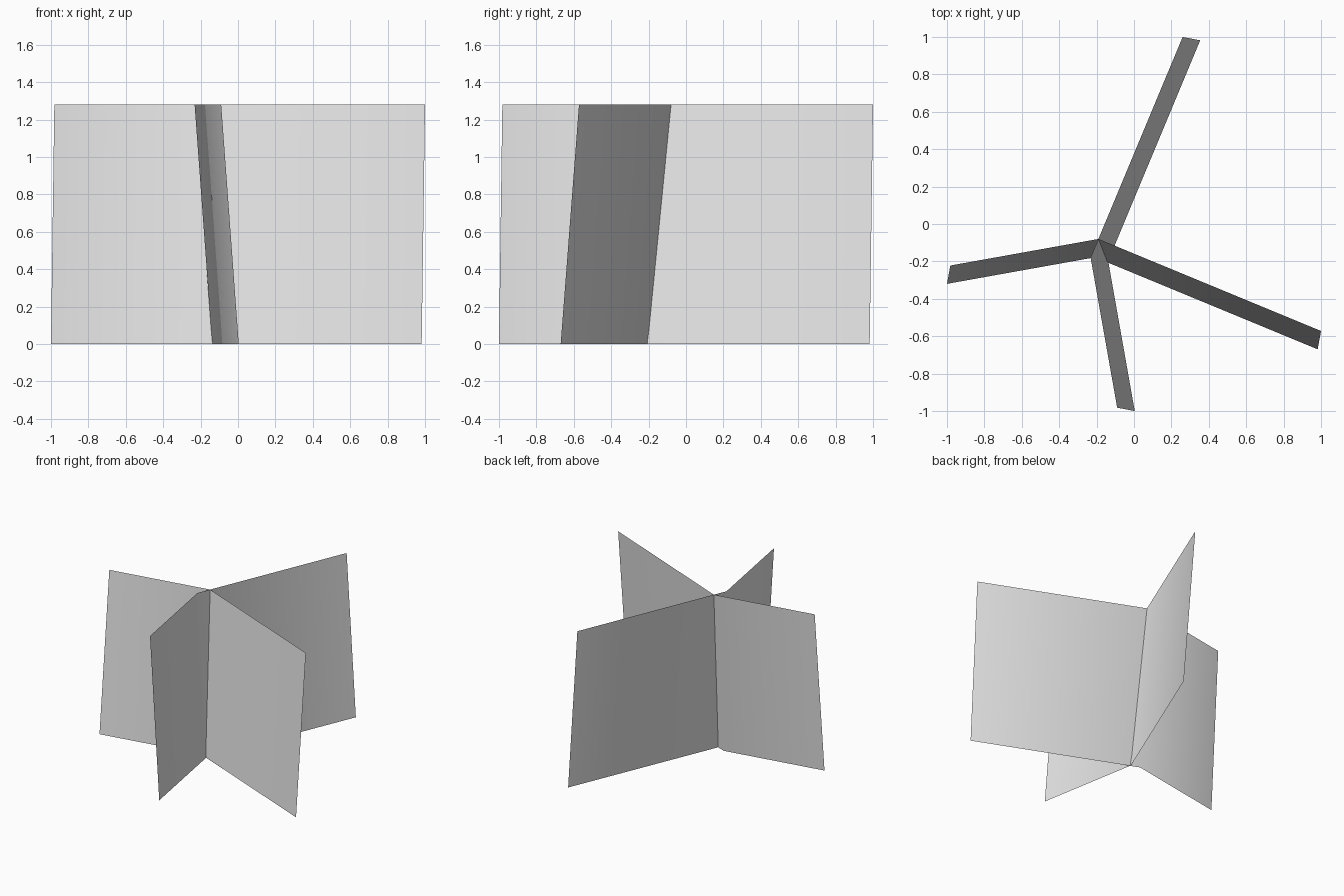
import bpy
from mathutils import Vector

cube = bpy.data.objects.get("Cube")
if cube:
    bpy.data.objects.remove(cube, do_unlink=True)

HEIGHT = 1.28

# Single pale grey
grey = bpy.data.materials.new("pale grey")
grey.use_nodes = True
colour = (0.8, 0.8, 0.8, 1)
grey.diffuse_color = colour
grey.node_tree.nodes["Principled BSDF"].inputs["Base Color"].default_value = colour


def bent_sheet(name, outline, lean):
    """Thin sheet folded along its middle; lean moves the bottom edge sideways."""
    top = [Vector((x, y, HEIGHT)) for x, y in outline]
    bottom = [p + Vector((lean[0], lean[1], -HEIGHT)) for p in top]
    count = len(top)
    faces = [(count + i, count + i + 1, i + 1, i) for i in range(count - 1)]
    mesh = bpy.data.meshes.new(name)
    mesh.from_pydata(top + bottom, [], faces)
    mesh.materials.append(grey)
    mesh.shade_smooth()
    obj = bpy.data.objects.new(name, mesh)
    bpy.context.collection.objects.link(obj)
    return obj


# Two folded, leaning sheets that cross each other
bent_sheet("wide_sheet", [(-0.982, -0.222), (-0.19, -0.08), (1.0, -0.572)], (-0.018, -0.098))
bent_sheet("deep_sheet", [(-0.09, -0.982), (-0.232, -0.18), (0.26, 1.0)], (0.094, -0.018))
